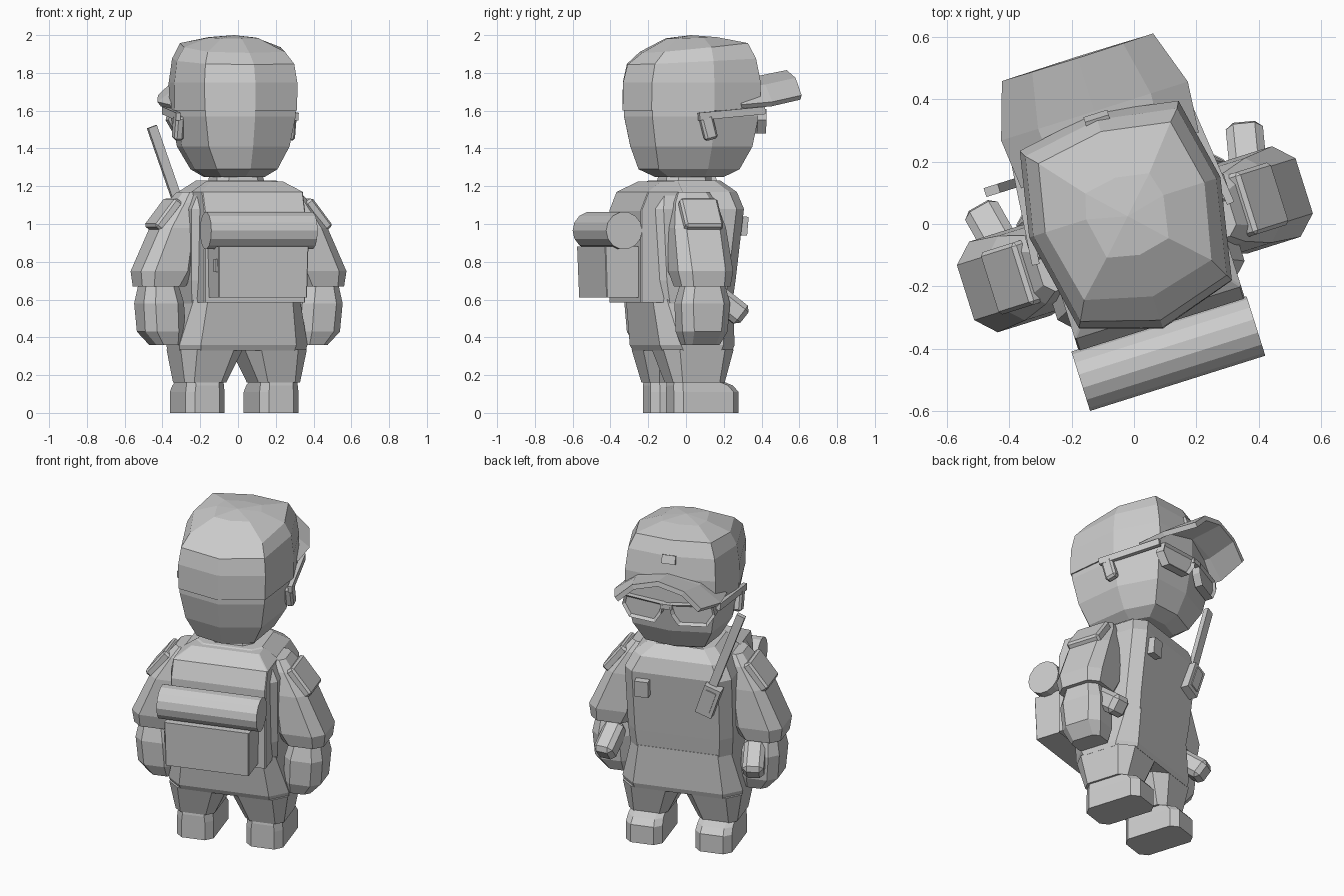
import bpy, bmesh
from math import radians, pi
from mathutils import Matrix, Vector, Euler

if "Cube" in bpy.data.objects:
    bpy.data.objects.remove(bpy.data.objects["Cube"])

# whole figure is turned about z; local frame: u right, v toward the face
WORLD = Matrix.Rotation(radians(17.5), 4, 'Z') @ Matrix.Translation((-0.012, 0, 0))


def finish(name, bm):
    bmesh.ops.recalc_face_normals(bm, faces=bm.faces)
    bm.transform(WORLD)
    me = bpy.data.meshes.new(name)
    bm.to_mesh(me)
    bm.free()
    ob = bpy.data.objects.new(name, me)
    bpy.context.collection.objects.link(ob)
    return ob


def skin(name, loops, tip=None):
    """Bridge a stack of equal point loops; optional apex point on top."""
    bm = bmesh.new()
    rows = [[bm.verts.new(p) for p in lp] for lp in loops]
    n = len(rows[0])
    for a, b in zip(rows, rows[1:]):
        for i in range(n):
            bm.faces.new((a[i], a[(i + 1) % n], b[(i + 1) % n], b[i]))
    bm.faces.new(rows[0])
    if tip:
        t = bm.verts.new(tip)
        for i in range(n):
            bm.faces.new((rows[-1][i], rows[-1][(i + 1) % n], t))
    else:
        bm.faces.new(rows[-1])
    return finish(name, bm)


def loft(name, rings, side=1):
    """rings: (z, centre u, v back, v front, half width, corner cut)"""
    loops = []
    for z, cu, b, f, w, c in rings:
        pts = [(-w + c, b), (w - c, b), (w, b + c), (w, f - c),
               (w - c, f), (-w + c, f), (-w, f - c), (-w, b + c)]
        loops.append([(side * (cu + x), y, z) for x, y in pts])
    return skin(name, loops)


def box(name, loc, size, rot=(0, 0, 0), bevel=0.0):
    bm = bmesh.new()
    bmesh.ops.create_cube(bm, size=1)
    bmesh.ops.scale(bm, vec=size, verts=bm.verts)
    if bevel:
        bmesh.ops.bevel(bm, geom=bm.edges[:], offset=bevel, segments=1, affect='EDGES')
    bm.transform(Matrix.Translation(loc) @ Euler([radians(r) for r in rot]).to_matrix().to_4x4())
    return finish(name, bm)


def head_ring(z, w, back, front, tilt=0.0):
    """Ten-sided head outline, tilted upward toward the front."""
    half = [(0, back), (0.8 * w, back * 0.77), (w, 0.06), (0.83 * w, front * 0.88)]
    pts = half + [(0, front)] + [(-x, y) for x, y in half[:0:-1]]
    return [(x, y, z + tilt * y) for x, y in pts]


# head and cap
skin("head", [head_ring(1.25, 0.15, -0.17, 0.20), head_ring(1.29, 0.21, -0.26, 0.28),
              head_ring(1.41, 0.28, -0.305, 0.34), head_ring(1.57, 0.312, -0.34, 0.37),
              head_ring(1.63, 0.312, -0.34, 0.37)])
skin("cap", [head_ring(1.6, 0.32, -0.348, 0.38), head_ring(1.75, 0.322, -0.345, 0.38),
             head_ring(1.86, 0.308, -0.32, 0.355, 0.05), head_ring(1.93, 0.268, -0.24, 0.315, 0.10),
             head_ring(1.985, 0.13, -0.10, 0.16, 0.03)],
     tip=(0, 0.03, 2.0))
loft("neck", [(1.19, 0, -0.14, 0.12, 0.14, 0.05), (1.28, 0, -0.12, 0.12, 0.12, 0.05)])
box("cap_badge", (0, 0.358, 1.86), (0.08, 0.02, 0.05), (20, 0, 0))

# arched brim: root row inside the cap, widest row, front row
bm = bmesh.new()
us = (-1, -0.6, 0, 0.6, 1)
arch = (0, 0.09, 0.13, 0.09, 0)
rows = []
for v, w, z in ((0.22, 0.29, 1.62), (0.385, 0.305, 1.635), (0.565, 0.245, 1.67)):
    rows.append([bm.verts.new((w * u, v, z + a)) for u, a in zip(us, arch)])
for a, b in zip(rows, rows[1:]):
    for i in range(4):
        bm.faces.new((a[i], a[i + 1], b[i + 1], b[i]))
brim = finish("cap_brim", bm)
m = brim.modifiers.new("thickness", 'SOLIDIFY')
m.thickness = 0.03
m.offset = 0

# ears, glasses
for s in (-1, 1):
    box("ear", (s * 0.31, 0.03, 1.51), (0.05, 0.07, 0.13), (15, 0, 0), 0.012)
    box("glasses_temple", (s * 0.308, 0.16, 1.585), (0.025, 0.38, 0.04), (5, 0, s * 6))
    bm = bmesh.new()
    outline = [(0.02, 0.055), (0.26, 0.06), (0.275, 0), (0.23, -0.07), (0.07, -0.07), (0.03, -0.01)]
    f = bm.faces.new([bm.verts.new((s * x, 0.42 - 0.2 * x, 1.55 + z)) for x, z in outline])
    r = bmesh.ops.extrude_face_region(bm, geom=[f])
    bmesh.ops.translate(bm, vec=(0, -0.05, 0), verts=[g for g in r['geom'] if isinstance(g, bmesh.types.BMVert)])
    bmesh.ops.recalc_face_normals(bm, faces=bm.faces)
    lens = max(bm.faces, key=lambda q: q.normal.y)
    bmesh.ops.inset_region(bm, faces=[lens], thickness=0.018)
    bmesh.ops.translate(bm, vec=(0, -0.014, 0), verts=lens.verts[:])
    finish("glasses_lens", bm)
box("glasses_bridge", (0, 0.40, 1.59), (0.07, 0.03, 0.03))

# torso with pack, lower pouch, bedroll
loft("torso", [(0.58, 0, -0.24, 0.185, 0.30, 0.06), (0.70, 0, -0.26, 0.20, 0.31, 0.06),
               (1.08, 0, -0.28, 0.245, 0.315, 0.06), (1.17, 0, -0.26, 0.22, 0.27, 0.06),
               (1.23, 0, -0.16, 0.15, 0.19, 0.05)])
loft("backpack", [(0.585, 0, -0.335, -0.1, 0.28, 0.005), (1.07, 0, -0.335, -0.1, 0.28, 0.005),
                  (1.17, 0, -0.295, -0.1, 0.28, 0.005), (1.225, 0, -0.2, -0.1, 0.2, 0.005)])
loft("lower_pouch", [(0.61, -0.01, -0.51, -0.3, 0.245, 0.004), (0.88, -0.01, -0.52, -0.3, 0.25, 0.004)])
box("pouch_side_buckle", (-0.262, -0.48, 0.78), (0.012, 0.04, 0.07))
bm = bmesh.new()
bmesh.ops.create_cone(bm, cap_ends=True, segments=14, radius1=0.1, radius2=0.1, depth=0.59)
bm.transform(Matrix.Translation((-0.008, -0.43, 0.965)) @ Matrix.Rotation(pi / 2, 4, 'Y'))
finish("bedroll", bm)

# chest gear
box("chest_patch", (0.19, 0.25, 0.99), (0.08, 0.05, 0.10), (-5, 0, 0))
box("radio_body", (-0.205, 0.25, 0.97), (0.10, 0.06, 0.19), (-4, -19, 0))
box("radio_screen", (-0.205, 0.282, 0.97), (0.06, 0.01, 0.14), (-4, -19, 0))
box("radio_antenna", (-0.305, 0.24, 1.28), (0.05, 0.03, 0.50), (0, -20, 0))

# trousers
loft("hips", [(0.33, 0, -0.21, 0.18, 0.35, 0.09), (0.36, 0, -0.225, 0.19, 0.355, 0.09),
              (0.60, 0, -0.255, 0.19, 0.295, 0.06)])

for s in (-1, 1):
    # legs and boots
    loft("trouser_leg", [(0.16, 0.205, -0.155, 0.13, 0.115, 0.04),
                         (0.335, 0.178, -0.21, 0.18, 0.172, 0.07)], s)
    loft("boot", [(0.0, 0.205, -0.15, 0.21, 0.108, 0.04), (0.11, 0.205, -0.15, 0.21, 0.108, 0.04),
                  (0.145, 0.205, -0.15, 0.18, 0.104, 0.04), (0.18, 0.205, -0.145, 0.09, 0.10, 0.035)], s)
    # sleeve, shoulder pad, hand, thumb
    loft("sleeve", [(0.67, 0.44, -0.18, 0.09, 0.12, 0.05), (0.75, 0.42, -0.2, 0.105, 0.15, 0.06),
                    (0.98, 0.355, -0.19, 0.095, 0.11, 0.05), (1.11, 0.305, -0.16, 0.07, 0.07, 0.04),
                    (1.17, 0.28, -0.13, 0.04, 0.045, 0.03)], s)
    box("shoulder_pad", (s * 0.415, -0.045, 1.05), (0.055, 0.21, 0.19), (0, -s * 38, 0), 0.012)
    loft("hand", [(0.36, 0.405, -0.14, 0.05, 0.07, 0.03), (0.43, 0.43, -0.17, 0.08, 0.11, 0.05),
                  (0.58, 0.44, -0.18, 0.09, 0.112, 0.05), (0.70, 0.445, -0.15, 0.06, 0.085, 0.04)], s)
    box("thumb", (s * 0.425, 0.105, 0.57), (0.12, 0.21, 0.12), (-38, 0, -s * 12), 0.025)
